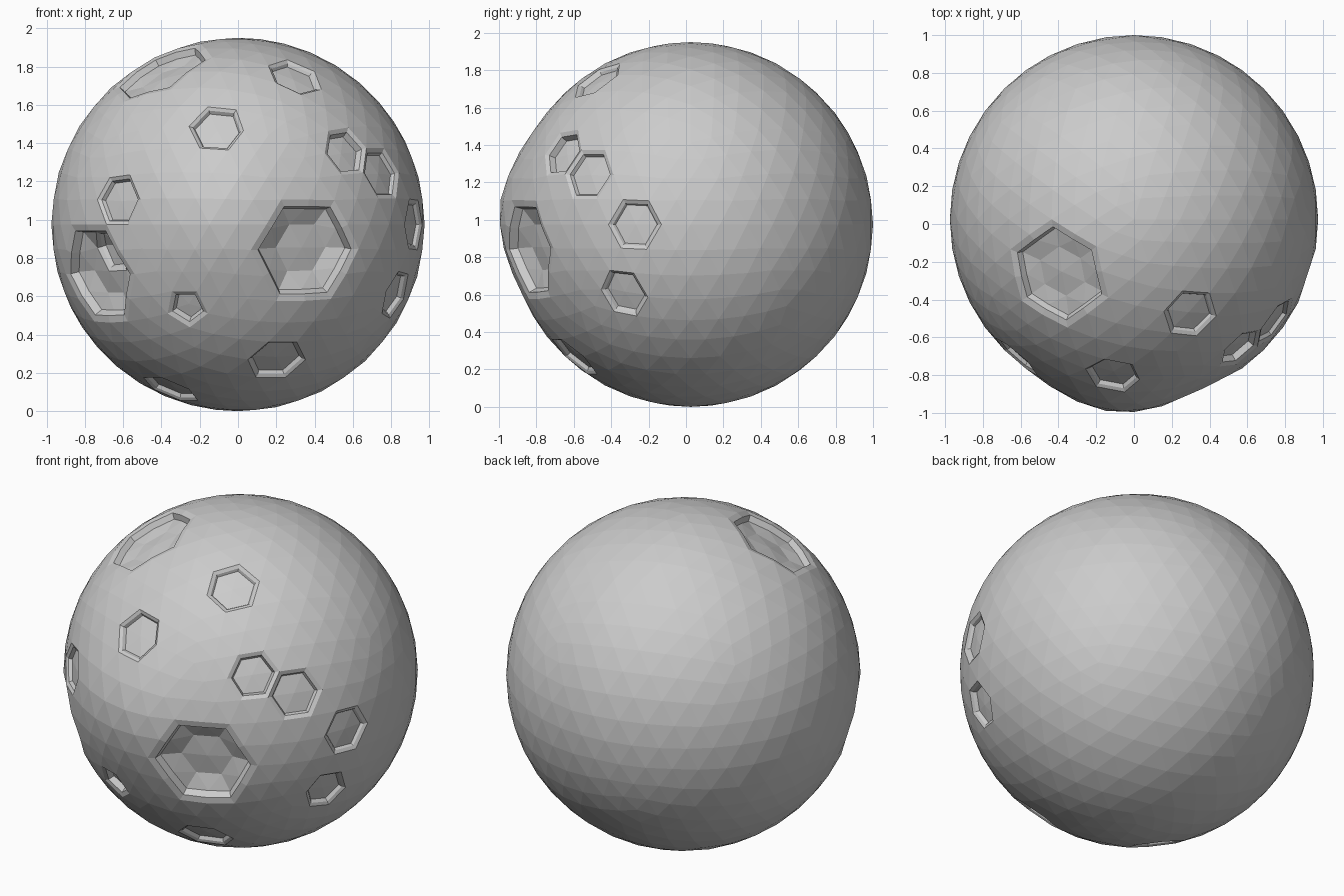
import bpy, bmesh
from math import sqrt
from mathutils import Vector

if "Cube" in bpy.data.objects:
    bpy.data.objects.remove(bpy.data.objects["Cube"])

R = 0.975
CENTRE = Vector((0, 0.025, R))

# craters: front x, front z, rings of faces, rim width, depth, bowl depth
CRATERS = [
    (0.35, 0.85, 2, 0.035, 0.045, 0.05),
    (-0.72, 0.73, 2, 0.035, 0.045, 0.05),
    (-0.40, 1.81, 2, 0.035, 0.035, 0.03),
    (-0.76, 0.82, 1, 0.018, 0.02, 0),
    (-0.12, 1.49, 1, 0.015, 0.02, 0),
    (0.30, 1.77, 1, 0.018, 0.015, 0),
    (0.56, 1.37, 1, 0.022, 0.035, 0),
    (0.75, 1.25, 1, 0.022, 0.02, 0),
    (0.93, 0.98, 1, 0.018, 0.015, 0),
    (0.84, 0.63, 1, 0.015, 0.02, 0),
    (0.19, 0.28, 1, 0.015, 0.02, 0),
    (-0.27, 0.54, 1, 0.022, 0.035, 0),
    (-0.62, 1.11, 1, 0.018, 0.02, 0),
    (-0.37, 0.09, 1, 0.015, 0.02, 0),
]

bm = bmesh.new()
bmesh.ops.create_icosphere(bm, subdivisions=4, radius=R)


def patch(x, z, rings):
    """Faces within some rings of the sphere vertex nearest to a front-view point."""
    z -= R
    p = Vector((x, -sqrt(max(0.0, R * R - x * x - z * z)), z))
    v = min(bm.verts, key=lambda q: (q.co - p).length)
    faces = set(v.link_faces)
    for _ in range(rings - 1):
        faces |= {f for g in list(faces) for w in g.verts for f in w.link_faces}
    return list(faces)


patches = [patch(x, z, rings) for x, z, rings, *_ in CRATERS]

# bevelled rim, sunken wall and bowl floor of each crater
for faces, (x, z, rings, rim, depth, bowl) in zip(patches, CRATERS):
    bmesh.ops.inset_region(bm, faces=faces, thickness=rim, depth=-0.012,
                           use_even_offset=True, use_boundary=True)
    bmesh.ops.inset_region(bm, faces=faces, thickness=0.008, depth=-depth,
                           use_even_offset=True, use_boundary=True)
    if bowl:
        inside = set(faces)
        for v in {v for f in faces for v in f.verts}:
            if all(f in inside for f in v.link_faces):
                v.co -= v.co.normalized() * bowl

# gentle bulge on the front
peak = Vector((-0.12, -0.96, 0.09))
for v in bm.verts:
    t = max(0.0, 1 - (v.co - peak).length / 0.55)
    v.co.y -= 0.055 * t * t * (3 - 2 * t)
    v.co += CENTRE

mesh = bpy.data.meshes.new("cratered_moon")
bm.to_mesh(mesh)
bm.free()
moon = bpy.data.objects.new("cratered_moon", mesh)
bpy.context.collection.objects.link(moon)
